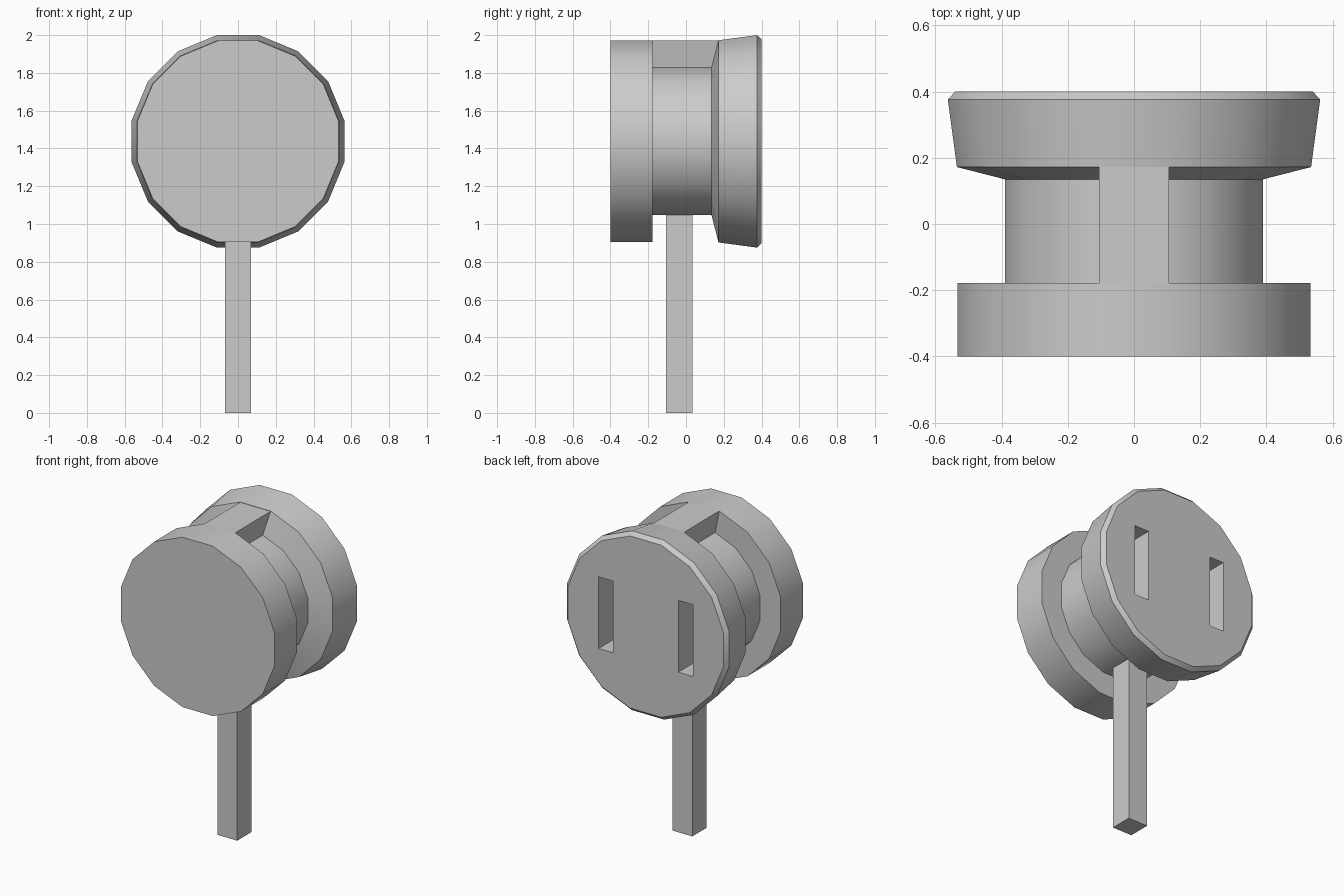
import bpy, bmesh
from math import pi, cos, sin

if "Cube" in bpy.data.objects:
    bpy.data.objects.remove(bpy.data.objects["Cube"])

SIDES = 16
CZ = 1.4375  # height of the spool axis


def make_object(name, bm):
    bmesh.ops.recalc_face_normals(bm, faces=bm.faces)
    mesh = bpy.data.meshes.new(name)
    bm.to_mesh(mesh)
    bm.free()
    ob = bpy.data.objects.new(name, mesh)
    bpy.context.collection.objects.link(ob)
    return ob


def lathe(name, profile):
    """Spin (y, flat-to-axis distance) pairs about the y axis, flat side on top."""
    bm = bmesh.new()
    rings = []
    for y, flat in profile:
        r = flat / cos(pi / SIDES)
        angles = [2 * pi * (i + 0.5) / SIDES for i in range(SIDES)]
        rings.append([bm.verts.new((r * cos(a), y, CZ + r * sin(a))) for a in angles])
    for a, b in zip(rings, rings[1:]):
        for i in range(SIDES):
            j = (i + 1) % SIDES
            bm.faces.new((a[i], a[j], b[j], b[i]))
    bm.faces.new(rings[0])
    bm.faces.new(rings[-1])
    return make_object(name, bm)


def prism(name, outline, y0, y1):
    """Extrude an (x, z) outline along y."""
    bm = bmesh.new()
    face = bm.faces.new([bm.verts.new((x, y0, z)) for x, z in outline])
    new = bmesh.ops.extrude_face_region(bm, geom=[face])["geom"]
    verts = [v for v in new if isinstance(v, bmesh.types.BMVert)]
    bmesh.ops.translate(bm, vec=(0, y1 - y0, 0), verts=verts)
    return make_object(name, bm)


def rect(x, z0, z1, half):
    return [(x - half, z0), (x + half, z0), (x + half, z1), (x - half, z1)]


# Spool head: front disc, narrow neck, flared back disc with a chamfered rim
head = lathe("spool_head", [(-0.4, 0.533), (-0.178, 0.533), (-0.178, 0.39), (0.135, 0.39),
                            (0.172, 0.535), (0.376, 0.5625), (0.4, 0.54)])

# Two tall slots sunk into the back face
for side in (-1, 1):
    cutter = prism("slot_cutter", rect(side * 0.277, CZ - 0.225, CZ + 0.225, 0.05), 0.2, 0.5)
    cutter.hide_render = True
    bpy.context.view_layer.objects.active = head
    mod = head.modifiers.new("slot", 'BOOLEAN')
    mod.operation = 'DIFFERENCE'
    mod.solver = 'EXACT'
    mod.object = cutter
    bpy.ops.object.modifier_apply(modifier=mod.name)
    bpy.data.objects.remove(cutter)

# Bridge joining both discs across the top facet of the neck
k = sin(pi / SIDES) / cos(pi / SIDES)
low, high = 0.385, 0.533
prism("top_bridge", [(-low * k, CZ + low), (low * k, CZ + low),
                     (high * k, CZ + high), (-high * k, CZ + high)], -0.178, 0.172)

# Square handle reaching up into the neck
prism("handle", rect(0, 0, 1.06, 0.068), -0.105, 0.035)

# Soft shading round the discs, crisp rims
bpy.ops.object.select_all(action='DESELECT')
head.select_set(True)
bpy.context.view_layer.objects.active = head
bpy.ops.object.shade_smooth_by_angle(angle=pi / 6)
